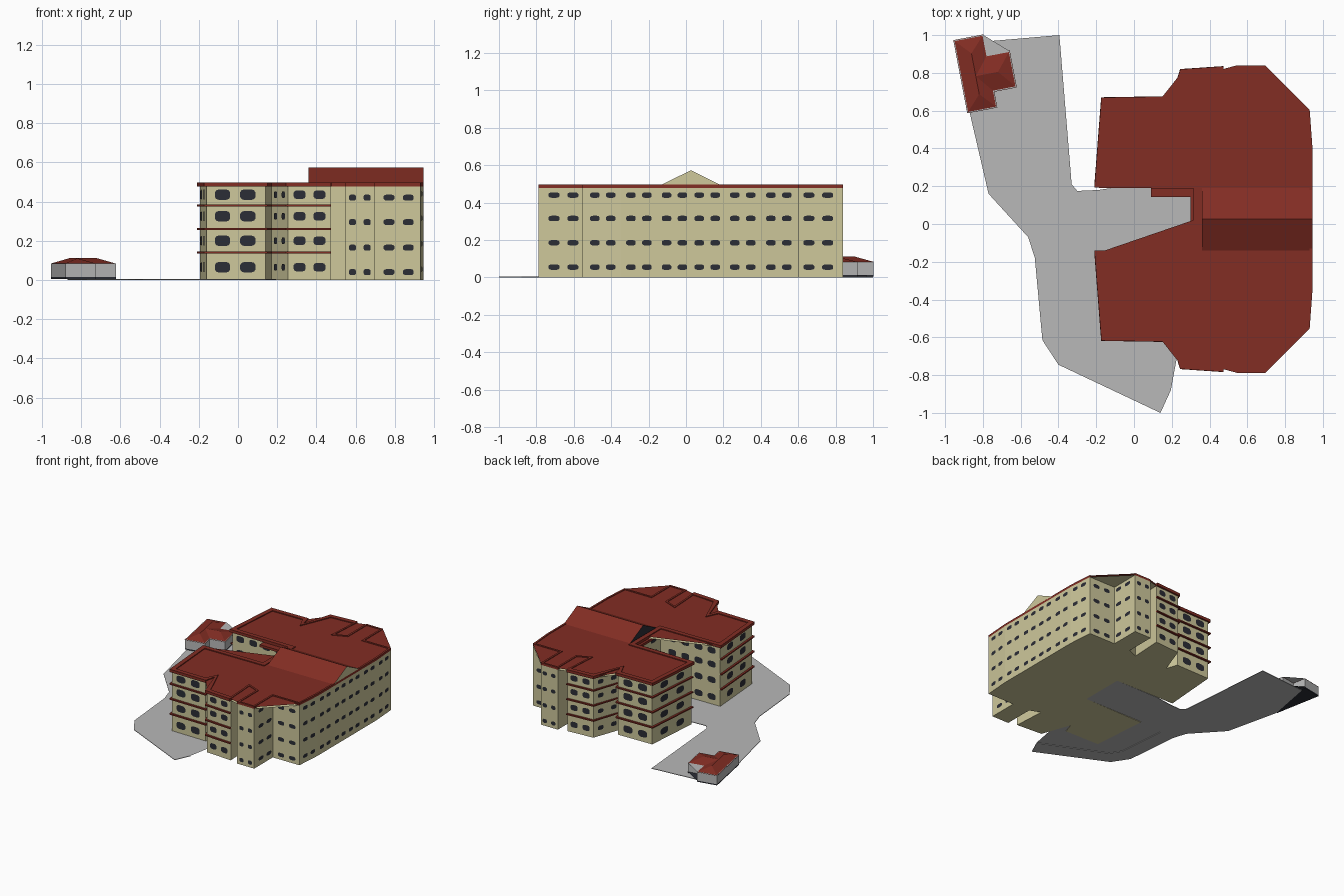
import bpy, bmesh, math
from mathutils import Vector, Matrix

if "Cube" in bpy.data.objects:
    bpy.data.objects.remove(bpy.data.objects["Cube"])

YC = 0.026  # symmetry line of the building


def mat(name, rgb):
    m = bpy.data.materials.new(name)
    m.diffuse_color = (*rgb, 1)
    m.use_nodes = True
    m.node_tree.nodes["Principled BSDF"].inputs["Base Color"].default_value = m.diffuse_color
    return m


CREAM = mat("cream_wall", (0.62, 0.58, 0.33))
RED = mat("roof_red", (0.225, 0.026, 0.017))
DARK = mat("dark_glass", (0.024, 0.026, 0.036))
GREY = mat("paving_grey", (0.48, 0.48, 0.48))


def finish(name, bm, *mats, fix=True):
    if fix:
        bmesh.ops.recalc_face_normals(bm, faces=bm.faces[:])
    me = bpy.data.meshes.new(name)
    bm.to_mesh(me)
    bm.free()
    for m in mats:
        me.materials.append(m)
    ob = bpy.data.objects.new(name, me)
    bpy.context.collection.objects.link(ob)
    return ob


def add_prism(bm, pts, z0, z1):
    lo = [bm.verts.new((x, y, z0)) for x, y in pts]
    hi = [bm.verts.new((x, y, z1)) for x, y in pts]
    n = len(pts)
    caps = [bm.faces.new(lo[::-1]), bm.faces.new(hi)]
    for i in range(n):
        bm.faces.new((lo[i], lo[(i + 1) % n], hi[(i + 1) % n], hi[i]))
    bmesh.ops.triangulate(bm, faces=caps)


def prism(name, pts, z0, z1, m):
    bm = bmesh.new()
    add_prism(bm, pts, z0, z1)
    return finish(name, bm, m)


def offset(path, d):
    """Offset an open path to its right-hand (outer) side with mitred corners."""
    pts = [Vector(p) for p in path]
    nor = []
    for a, b in zip(pts, pts[1:]):
        t = (b - a).normalized()
        nor.append(Vector((t.y, -t.x)))
    out = []
    for i, p in enumerate(pts):
        n0, n1 = nor[max(i - 1, 0)], nor[min(i, len(nor) - 1)]
        out.append(p + (n0 + n1) * d / max(1 + n0.dot(n1), 0.5))
    return out


def both(pts):
    """Real positions of a half outline and its mirror image."""
    return ([(x, YC + y) for x, y in pts], [(x, YC - y) for x, y in pts])


def ribbon(bm, path, inner, outer, z0, z1):
    a, b = offset(path, inner), offset(path, outer)
    for i in range(len(path) - 1):
        for side in both([a[i], a[i + 1], b[i + 1], b[i]]):
            add_prism(bm, side, z0, z1)


# Half outline of the building, counter-clockwise from the back centre
half = [(.945, 0), (.945, .374), (.93, .579), (.695, .579), (.695, .814),
        (.545, .814), (.545, .575), (.46, .54), (.475, .795), (.255, .78),
        (.17, .545), (.14, .635), (-.16, .63), (-.195, .18), (.33, .175), (.33, 0)]
north, south = both(half)
outline = north + south[1:-1][::-1]
prism("building_walls", outline, 0, .478, CREAM)
prism("flat_roof", outline, .478, .491, RED)

# Raised roof rims and floor ledges
bm = bmesh.new()
ribbon(bm, half[8:], -.022, .014, .476, .498)
ribbon(bm, half[:9], -.015, 0, .480, .496)
finish("roof_rim", bm, RED)
bm = bmesh.new()
for z in (.14, .26, .38):
    ribbon(bm, half[8:14], -.004, .015, z - .005, z + .005)
finish("floor_ledges", bm, RED)

# Canopy around the inner end of the courtyard
bm = bmesh.new()
for side in both([(.09, .118), (.34, .118), (.34, .18), (.09, .18)]):
    add_prism(bm, side, .455, .474)
add_prism(bm, [(.30, YC - .118), (.34, YC - .118), (.34, YC + .118), (.30, YC + .118)],
          .455, .474)
finish("courtyard_canopy", bm, RED)

# Gabled roof over the central axis
bm = bmesh.new()
ends = [[bm.verts.new((x, YC + y, z)) for y, z in ((-.165, .491), (.165, .491), (0, .573))]
        for x in (.36, .945)]
for e in ends:
    bm.faces.new(e)
for i in range(3):
    j = (i + 1) % 3
    bm.faces.new((ends[0][i], ends[0][j], ends[1][j], ends[1][i]))
bmesh.ops.recalc_face_normals(bm, faces=bm.faces[:])
for f in bm.faces:
    f.material_index = 1 if f.normal.x > .9 else 2 if f.normal.x < -.9 else 0
finish("gable_roof", bm, RED, CREAM, DARK)

# Windows: rounded plates set along each wall segment, mirrored
ROWS_A = (.065, .20, .325, .435)
ROWS_B = (.055, .185, .315, .440)
ROWS_C = (.040, .165, .295, .420)
# segment index, positions along it, width, height, floor heights
specs = [
    (0, (.12, .348, .628, .856), .052, .03, ROWS_B),
    (1, (.263, .678), .052, .03, ROWS_B),
    (2, (.26, .68), .056, .032, ROWS_C),
    (3, (.22, .65), .06, .03, ROWS_B),
    (4, (.24, .74), .037, .032, ROWS_C),
    (8, (.27, .73), .062, .046, ROWS_A),
    (9, (.25, .72), .05, .035, ROWS_A),
    (11, (.3, .73), .08, .056, ROWS_A),
    (12, (.3, .7), .085, .052, ROWS_A),
    (13, (.14, .36, .58, .80), .07, .05, ROWS_A),
    (14, (.5,), .08, .05, ROWS_A),
]
bm = bmesh.new()
for seg, fracs, w, h, rows in specs:
    a, b = Vector(half[seg]), Vector(half[seg + 1])
    t = (b - a).normalized()
    n = Vector((t.y, -t.x))
    for f in fracs:
        for z in rows:
            ring = []
            for k in range(12):
                ang = math.tau * (k + .5) / 12
                c, s = math.cos(ang), math.sin(ang)
                u = math.copysign(abs(c) ** .65, c) * w / 2
                v = math.copysign(abs(s) ** .65, s) * h / 2
                p = a.lerp(b, f) + t * u + n * .003
                ring.append((p.x, p.y, z + v))
            bm.faces.new([bm.verts.new((x, YC + y, q)) for x, y, q in ring])
            bm.faces.new([bm.verts.new((x, YC - y, q)) for x, y, q in ring[::-1]])
finish("windows", bm, DARK, fix=False)

# Paved forecourt and drive
paving = [(-.80, .965), (-.395, 1.0), (-.33, .21), (-.30, .175), (-.19, .18), (-.05, .201),
          (.33, .201), (.33, -.149), (-.07, -.149), (-.32, -.12), (-.40, -.18),
          (-.365, -.57), (-.31, -.655), (.195, -.88), (.14, -1.0), (-.40, -.745),
          (-.485, -.615), (-.525, -.18), (-.56, -.07), (-.77, .16), (-.87, .59)]
prism("paving", paving[::-1], 0, .004, GREY)

# Small outbuilding, modelled straight and then turned into place
place = Matrix.Translation((-.84, .795, 0)) @ Matrix.Rotation(math.radians(10.8), 4, 'Z')
tee = [(-.079, -.195), (.079, -.195), (.079, -.11), (.20, -.11), (.20, .085),
       (.079, .085), (.079, .195), (-.079, .195)]
prism("outbuilding_walls", tee, .014, .085, GREY).matrix_world = place
prism("outbuilding_plinth", tee, .005, .014, DARK).matrix_world = place
prism("outbuilding_step", [(.079, .085), (.115, .085), (.115, .15), (.079, .15)],
      .004, .014, DARK).matrix_world = place


def hip(bm, corners, ridge, z0, z1):
    """Hipped roof: four corners and a ridge running from side 0-1 to side 2-3."""
    c = [bm.verts.new((x, y, z0)) for x, y in corners]
    r = [bm.verts.new((x, y, z1)) for x, y in ridge]
    for f in ((c[0], c[1], r[0]), (c[1], c[2], r[1], r[0]), (c[2], c[3], r[1]),
              (c[3], c[0], r[0], r[1]), c[::-1]):
        bm.faces.new(f)


bm = bmesh.new()
hip(bm, [(-.081, -.197), (.081, -.197), (.081, .197), (-.081, .197)],
    [(0, -.11), (0, .11)], .083, .111)
hip(bm, [(.202, -.112), (.202, .087), (0, .087), (0, -.112)],
    [(.12, -.0125), (0, -.0125)], .083, .111)
finish("outbuilding_roof", bm, RED).matrix_world = place
